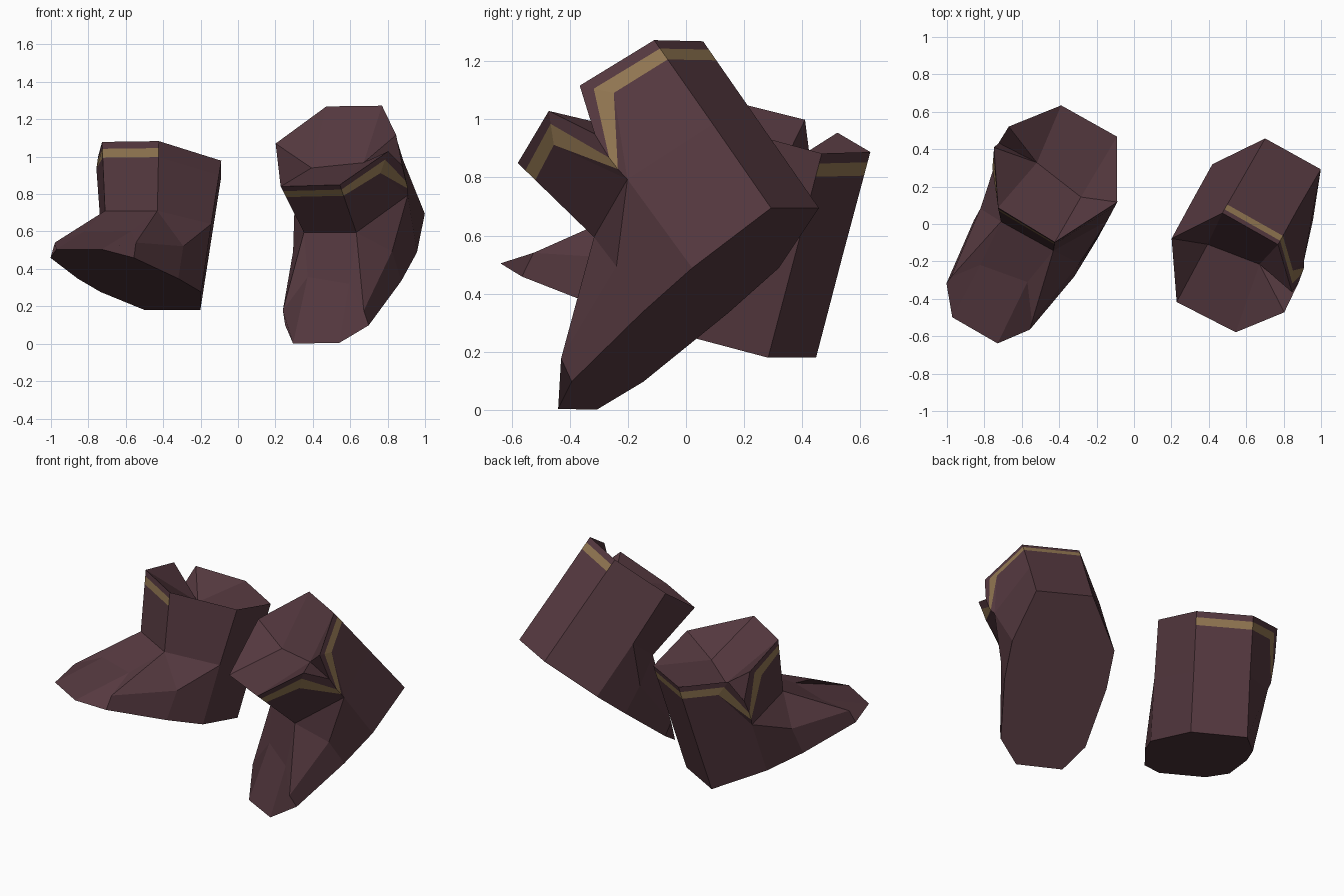
import bpy, bmesh
from math import sin, cos, radians
from mathutils import Vector

if "Cube" in bpy.data.objects:
    bpy.data.objects.remove(bpy.data.objects["Cube"])

def material(name, rgb):
    m = bpy.data.materials.new(name)
    m.diffuse_color = (*rgb, 1)
    m.use_nodes = True
    m.node_tree.nodes["Principled BSDF"].inputs["Base Color"].default_value = m.diffuse_color
    return m

leather = material("maroon leather", (0.092, 0.041, 0.051))
trim = material("dull gold trim", (0.29, 0.185, 0.085))

# Boot coordinates: across, toward the toe, up from the sole
SOLE = [(-.125, 1.105, 0), (.155, 1.11, 0), (.27, .955, 0), (.34, .575, 0), (.35, .33, 0),
        (.17, 0, 0), (-.17, 0, 0), (-.265, .33, 0), (-.275, .575, 0), (-.24, .955, 0)]
FLA, FRA, RA, LA = (-.145, .617, .366), (.175, .617, .366), (.35, .33, .38), (-.33, .31, .375)
HR, HL = (.173, 0, .37), (-.165, 0, .37)
VAMP = [(-.13, .83, .185), (.135, .79, .2), (.26, .94, .09), (.33, .555, .187), RA,
        HR, HL, LA, (-.275, .555, .187), (-.235, .94, .09)]
INSTEP = [FLA, FRA, FRA, FRA, RA, HR, HL, LA, FLA, FLA]
# Shaft columns: front pair, right, back pair, left, notch bottom, left front
ANKLE = [FLA, FRA, RA, HR, HL, LA, LA, LA]
RIM = [(-.195, .67, .735), (.16, .685, .735), (.348, .32, .737), (.177, 0, .735), (-.165, 0, .74),
       (-.355, .244, .735), (-.36, .30, .567), (-.37, .387, .738)]
# Trim edges follow the notch
NOTCH_HIGH = [(-.333, .217, .70), (-.352, .31, .47), (-.352, .417, .705)]
NOTCH_LOW = [(-.302, .178, .65), (-.347, .31, .42), (-.325, .464, .65)]
FLOOR_R, FLOOR_L = (.165, .35, .594), (-.13, .30, .59)

def trim_ring(drop, notch):
    hexa = [Vector(r).lerp(Vector(a), drop) for r, a in zip(RIM[:5], ANKLE[:5])]
    return hexa + [Vector(p) for p in notch]

def boot(name, heel, pitch, mirror):
    bm = bmesh.new()
    yaw, p = radians(29), radians(pitch)
    flat = Vector((-sin(yaw), -cos(yaw), 0))
    side = Vector((cos(yaw), -sin(yaw), 0)) * mirror
    fwd = flat * cos(p) + Vector((0, 0, sin(p)))
    up = -flat * sin(p) + Vector((0, 0, cos(p)))
    verts = {}

    def vert(co):
        key = tuple(round(c, 4) for c in co)
        if key not in verts:
            verts[key] = bm.verts.new(Vector(heel) + side * co[0] + fwd * co[1] + up * co[2])
        return verts[key]

    def face(points, mat=0):
        unique = list(dict.fromkeys(vert(q) for q in points))
        if len(unique) > 2:
            bm.faces.new(unique).material_index = mat

    def loft(a, b, gold=()):
        n = len(a)
        for i in range(n):
            j = (i + 1) % n
            face((a[i], a[j], b[j], b[i]), int(i in gold))

    # Sole and foot
    face(SOLE)
    loft(SOLE, VAMP)
    loft(VAMP, INSTEP)
    # Shaft with trim band, absent from the two plain panels
    low, high = trim_ring(.23, NOTCH_LOW), trim_ring(.1, NOTCH_HIGH)
    loft(ANKLE, low)
    loft(low, high, gold=(0, 3, 4, 5, 6, 7))
    loft(high, RIM)
    # Sunken opening with a central crease
    near = [FLOOR_L, FLOOR_R, FLOOR_R, FLOOR_R] + [FLOOR_L] * 4
    loft(RIM, near)

    bmesh.ops.recalc_face_normals(bm, faces=bm.faces)
    me = bpy.data.meshes.new(name)
    bm.to_mesh(me)
    bm.free()
    me.materials.append(leather)
    me.materials.append(trim)
    bpy.context.collection.objects.link(bpy.data.objects.new(name, me))

boot("planted_boot", (-.35, .365, .18), 17, 1)
boot("lifted_boot", (.85, .375, .695), -38.7, -1)
